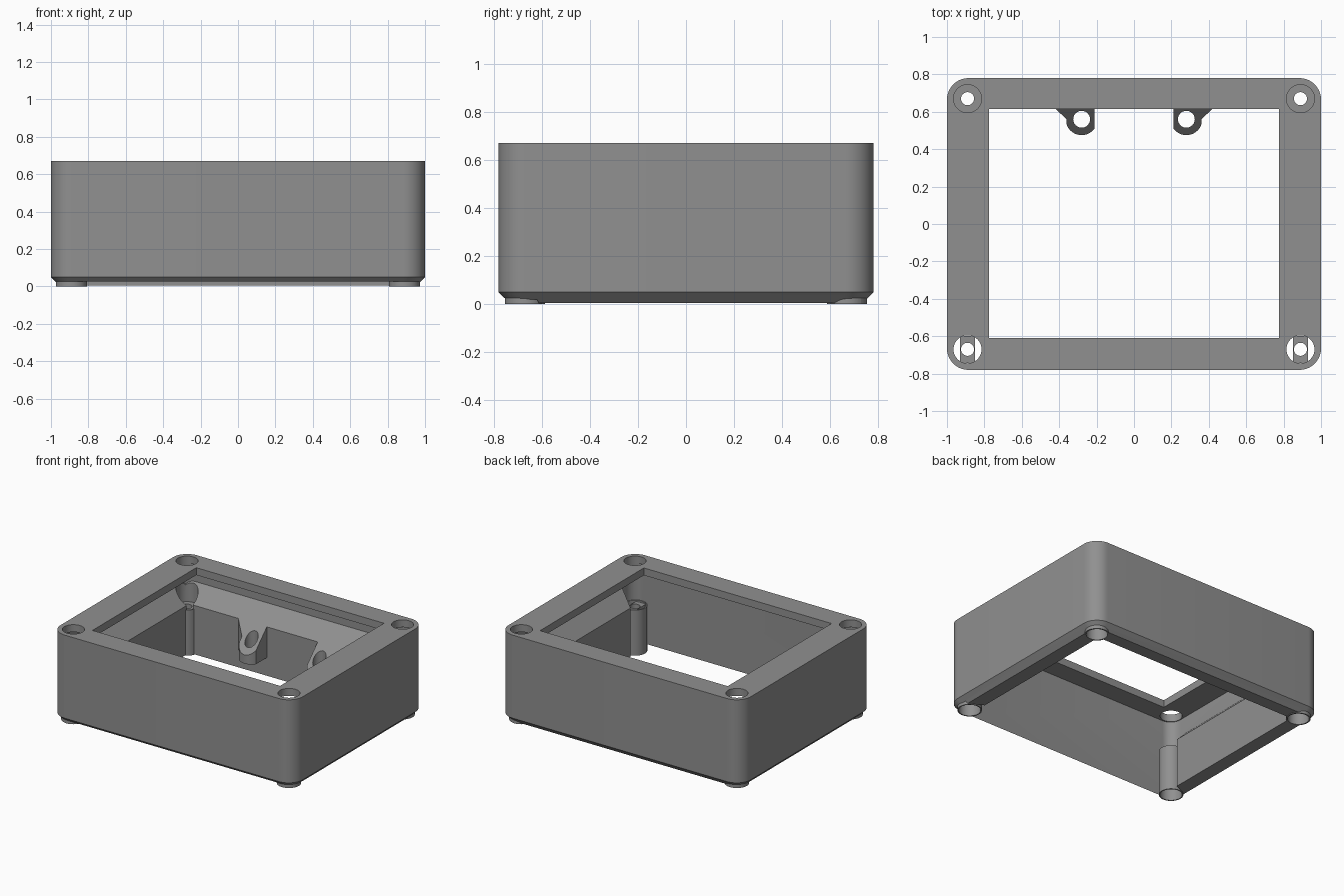
import bpy, bmesh, math
from mathutils import Vector

if "Cube" in bpy.data.objects:
    bpy.data.objects.remove(bpy.data.objects["Cube"])

grey = bpy.data.materials.new("grey_plastic")
grey.diffuse_color = (0.28, 0.28, 0.28, 1)
grey.use_nodes = True
grey.node_tree.nodes["Principled BSDF"].inputs["Base Color"].default_value = grey.diffuse_color
H = 0.67


def finish(bm, name):
    bmesh.ops.recalc_face_normals(bm, faces=bm.faces)
    me = bpy.data.meshes.new(name)
    bm.to_mesh(me)
    bm.free()
    me.materials.append(grey)
    ob = bpy.data.objects.new(name, me)
    bpy.context.collection.objects.link(ob)
    return ob


def loft(rings, name):
    """Solid through matching rings of 3D points, capped at both ends."""
    bm = bmesh.new()
    vs = [[bm.verts.new(p) for p in r] for r in rings]
    n = len(vs[0])
    for a, b in zip(vs, vs[1:]):
        for i in range(n):
            j = (i + 1) % n
            bm.faces.new((a[i], a[j], b[j], b[i]))
    bm.faces.new(vs[0])
    bm.faces.new(vs[-1])
    return finish(bm, name)


def rounded(hx, hy, r, z, seg=10):
    pts = []
    for k, (sx, sy) in enumerate(((1, 1), (-1, 1), (-1, -1), (1, -1))):
        for i in range(seg + 1):
            a = math.pi / 2 * (k + i / seg)
            pts.append((sx * (hx - r) + r * math.cos(a), sy * (hy - r) + r * math.sin(a), z))
    return pts


def box(x0, x1, y0, y1, z0, z1, name):
    c = [(x0, y0), (x1, y0), (x1, y1), (x0, y1)]
    return loft([[(x, y, z) for x, y in c] for z in (z0, z1)], name)


def cyl(x, y, r, z0, z1, name, n=40):
    c = [(x + r * math.cos(2 * math.pi * i / n), y + r * math.sin(2 * math.pi * i / n)) for i in range(n)]
    return loft([[(a, b, z) for a, b in c] for z in (z0, z1)], name)


def boolean(ob, tool, op):
    m = ob.modifiers.new("cut", 'BOOLEAN')
    m.operation, m.object, m.solver = op, tool, 'EXACT'
    bpy.context.view_layer.objects.active = ob
    bpy.ops.object.modifier_apply(modifier=m.name)
    bpy.data.objects.remove(tool)


def smooth(ob):
    bpy.ops.object.select_all(action='DESELECT')
    ob.select_set(True)
    bpy.context.view_layer.objects.active = ob
    bpy.ops.object.shade_smooth_by_angle(angle=math.radians(30))


# Outer body with rounded corners and chamfered bottom edge
body = loft([rounded(0.955, 0.735, 0.075, 0.005), rounded(1, 0.78, 0.115, 0.05),
             rounded(1, 0.78, 0.115, H)], "enclosure_body")

# Inner cavity, shaped by the thickened walls and lugs that stay solid
cavity = loft([rounded(0.97, 0.755, 0.085, z) for z in (-0.2, 0.615)], "cavity")


def back_z(y):
    return 0.45 - (0.72 - y)


# Back wall thickening with sloped top
prof = [(0.64, -0.3), (0.9, -0.3), (0.9, back_z(0.9)), (0.64, back_z(0.64))]
boolean(cavity, loft([[(x, y, z) for y, z in prof] for x in (-1.1, 1.1)], "back_rib"), 'DIFFERENCE')

for s in (-1, 1):
    # Side wall thickening with sloped top and bevelled front end
    prof = [(0.85, -0.3), (1.1, -0.3), (1.1, 0.61), (0.85, 0.37)]
    rings = [[(s * x, -0.56 - (x - 0.85) * 0.5, z) for x, z in prof],
             [(s * x, 0.9, z) for x, z in prof]]
    boolean(cavity, loft(rings, "side_rib"), 'DIFFERENCE')

    # Mounting lug: round nose, flat inner side, flared outer side, sloped top
    foot = [(0.21, 0.7), (0.21, 0.61)]
    for i in range(17):
        a = math.radians(215 + i * (360 - 215) / 16)
        foot.append((min(0.36, max(0.21, 0.28 + 0.085 * math.cos(a))), 0.56 + 0.085 * math.sin(a)))
    foot += [(0.43, 0.625), (0.50, 0.7)]
    rings = [[(s * x, y, 0.14) for x, y in foot], [(s * x, y, back_z(y)) for x, y in foot]]
    boolean(cavity, loft(rings, "lug"), 'DIFFERENCE')

boolean(body, cavity, 'DIFFERENCE')

# Top window
boolean(body, box(-0.775, 0.775, -0.61, 0.615, 0.5, 0.8, "window"), 'DIFFERENCE')

# Lug screw holes
for s in (-1, 1):
    boolean(body, cyl(s * 0.28, 0.56, 0.045, -0.1, 0.55, "lug_hole"), 'DIFFERENCE')

# Corner screw columns with recesses above and below
for sx in (-1, 1):
    for sy in (-1, 1):
        x, y = sx * 0.89, sy * 0.67
        boolean(body, cyl(x, y, 0.083, 0, 0.34, "column"), 'UNION')
        if sy > 0:
            boolean(body, cyl(x, y, 0.073, -0.1, 0.25, "lower_recess"), 'DIFFERENCE')
            boolean(body, cyl(x, y, 0.075, 0.33, 0.8, "upper_recess"), 'DIFFERENCE')
            boolean(body, cyl(x, y, 0.035, 0.2, 0.4, "screw_hole"), 'DIFFERENCE')
        else:
            boolean(body, cyl(x, y, 0.075, -0.1, 0.8, "through_recess"), 'DIFFERENCE')
            bridge = box(x - 0.04, x + 0.04, y - 0.072, y + 0.072, 0.25, 0.33, "screw_bridge")
            boolean(bridge, cyl(x, y, 0.035, 0.2, 0.4, "screw_hole"), 'DIFFERENCE')
            smooth(bridge)

smooth(body)
